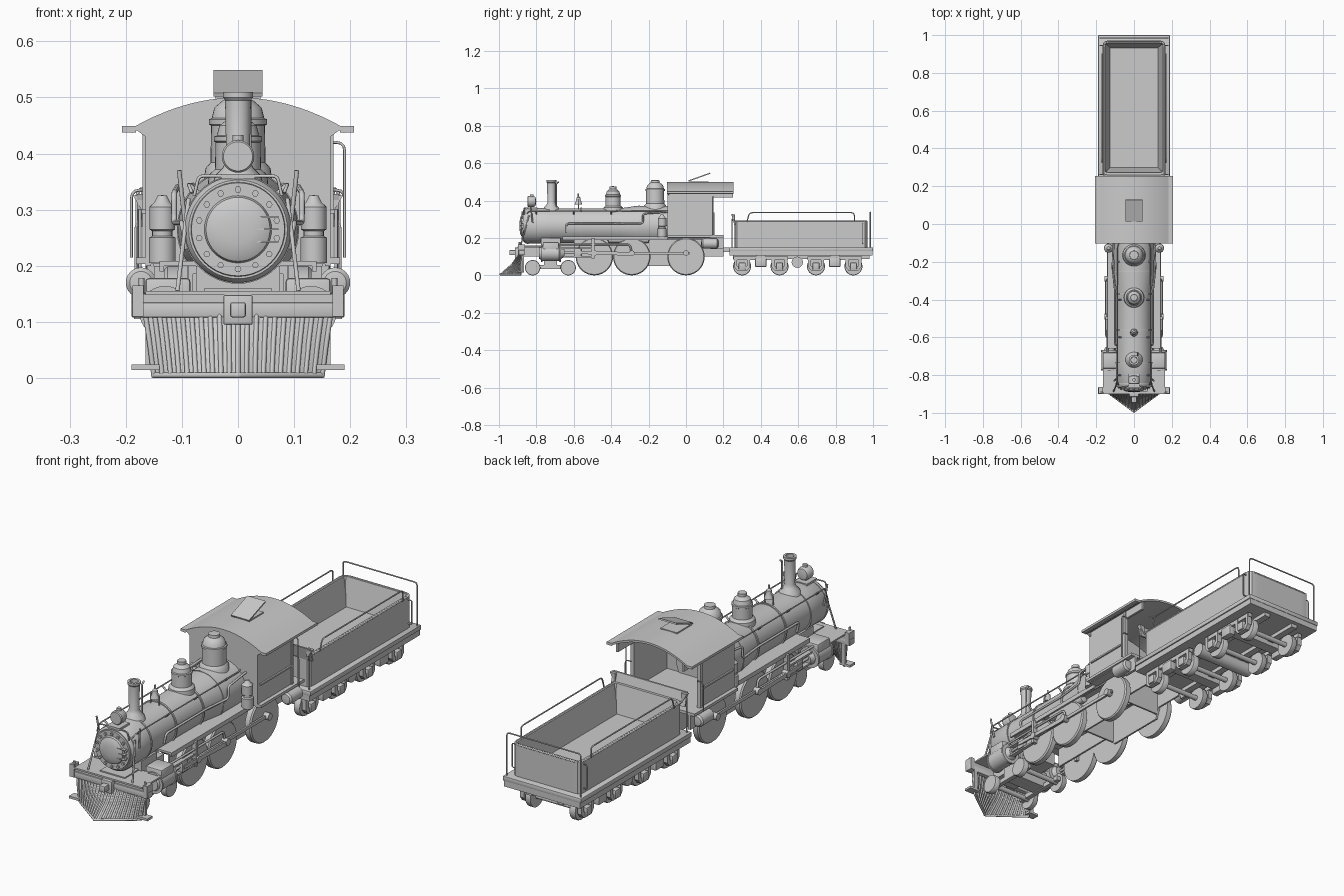
import bpy, bmesh, math
from mathutils import Matrix, Vector

AX = {'z': Matrix.Identity(4), 'y': Matrix.Rotation(-math.pi / 2, 4, 'X'), 'x': Matrix.Rotation(math.pi / 2, 4, 'Y')}


def add(name, mesh, mirror=False, angle=35):
    mesh.shade_smooth()
    mesh.set_sharp_from_angle(angle=math.radians(angle))
    ob = bpy.data.objects.new(name, mesh)
    bpy.context.collection.objects.link(ob)
    if mirror:
        ob.modifiers.new("mirror", 'MIRROR').use_mirror_merge = False
    return ob


def finish(name, bm, mirror=False, angle=35):
    bmesh.ops.recalc_face_normals(bm, faces=bm.faces[:])
    me = bpy.data.meshes.new(name)
    bm.to_mesh(me)
    bm.free()
    return add(name, me, mirror, angle)


def lathe(name, prof, c=(0, 0, 0), axis='z', mirror=False, n=32):
    # prof: (radius, distance along the axis)
    bm = bmesh.new()
    vs = [bm.verts.new((r, 0, t)) for r, t in prof]
    es = [bm.edges.new(p) for p in zip(vs, vs[1:])]
    bmesh.ops.spin(bm, geom=vs + es, axis=(0, 0, 1), cent=(0, 0, 0), steps=n, angle=2 * math.pi)
    bmesh.ops.remove_doubles(bm, verts=bm.verts[:], dist=1e-5)
    bm.transform(Matrix.Translation(c) @ AX[axis])
    return finish(name, bm, mirror)


def cyl(name, r, a, b, c, axis='z', mirror=False, n=24):
    return lathe(name, [(0, a), (r, a), (r, b), (0, b)], c, axis, mirror, n)


def prism(name, pts, axis, a, b, mirror=False, bevel=0):
    def pos(p, t):
        return {'x': (t, p[0], p[1]), 'y': (p[0], t, p[1]), 'z': (p[0], p[1], t)}[axis]
    bm = bmesh.new()
    lo, hi = ([bm.verts.new(pos(p, t)) for p in pts] for t in (a, b))
    bm.faces.new(lo)
    bm.faces.new(hi)
    for i in range(len(pts)):
        j = (i + 1) % len(pts)
        bm.faces.new((lo[i], lo[j], hi[j], hi[i]))
    if bevel:
        bmesh.ops.bevel(bm, geom=bm.edges[:], offset=bevel, segments=2, profile=0.5, affect='EDGES')
    return finish(name, bm, mirror)


def box(name, x0, x1, y0, y1, z0, z1, mirror=False, bevel=0):
    return prism(name, [(x0, y0), (x1, y0), (x1, y1), (x0, y1)], 'z', z0, z1, mirror, bevel)


def tube(name, pts, r, mirror=False, fillet=0.015):
    pts = [Vector(p) for p in pts]
    path = [pts[0]]
    for p, q, s in zip(pts, pts[1:], pts[2:]):
        a, b = q + (p - q).normalized() * fillet, q + (s - q).normalized() * fillet
        path += [a.lerp(q, t).lerp(q.lerp(b, t), t) for t in (0, .33, .67, 1)]
    path.append(pts[-1])
    cu = bpy.data.curves.new(name, 'CURVE')
    cu.dimensions, cu.bevel_depth, cu.bevel_resolution, cu.use_fill_caps = '3D', r, 2, True
    sp = cu.splines.new('POLY')
    sp.points.add(len(path) - 1)
    for k, p in zip(sp.points, path):
        k.co = (*p, 1)
    tmp = bpy.data.objects.new("tmp", cu)
    me = bpy.data.meshes.new_from_object(tmp)
    bpy.data.objects.remove(tmp)
    return add(name, me, mirror, 50)


def wheelset(name, y, r, x, w, axle=True):
    lathe(name + "_wheel", [(0, -w), (r, -w), (r, w * .6), (r * .95, w), (0, w)], (x, y, r), 'x', True, 40)
    if axle:
        cyl(name + "_axle", 0.011, -x, x, (0, y, r), 'x', n=16)


# Boiler, smokebox and frame plates
BZ = 0.265
lathe("boiler", [(0, -.865), (.088, -.865), (.095, -.855), (.095, -.735), (.092, -.733), (.092, -.36),
                 (.107, -.26), (.107, -.085), (0, -.085)], (0, 0, BZ), 'y', n=48)
for i, y in enumerate((-.845, -.735, -.56, -.37, -.25)):
    r = .109 if y > -.3 else .097
    lathe(f"boiler_band_{i}", [(r - .01, y - .004), (r, y - .004), (r, y + .004), (r - .01, y + .004)], (0, 0, BZ), 'y', n=48)
lathe("smokebox_door", [(.085, -.86), (.083, -.872), (.06, -.872), (.057, -.88), (.045, -.886), (.026, -.889),
                        (.0, -.891)], (0, 0, BZ), 'y', n=40)
for i in range(14):
    a = 2 * math.pi * (i + .5) / 14
    cyl(f"door_clamp_{i}", .006, -.88, -.865, (.071 * math.cos(a), 0, BZ + .071 * math.sin(a)), 'y', n=6)
for z in (.243, .265, .287):
    box("door_hinge", .035, .072, -.888, -.87, z - .0015, z + .0015)
prism("frame_plate", [(-.6, .1), (-.25, .1), (-.23, .05), (.05, .05), (.07, .1), (.2, .1), (.2, .205), (-.6, .205)], 'x', .08, .088, True)
box("firebox_front", -.08, .08, -.24, -.232, .06, .2)
box("firebox_back", -.08, .08, .052, .06, .07, .205)
box("frame_top", -.08, .08, -.6, .2, .185, .2)
box("front_frame", -.06, .06, -.87, -.6, .1, .16)
box("smokebox_saddle", -.075, .075, -.775, -.67, .12, .2)

# Chimney, domes, bell and headlight
lathe("chimney", [(0, .34), (.046, .345), (.04, .362), (.027, .375), (.021, .39), (.023, .495), (.027, .5),
                  (.027, .51), (.017, .51), (.016, .42), (0, .42)], (0, -.72, 0))
lathe("sand_dome", [(0, .33), (.055, .335), (.052, .362), (.041, .372), (.04, .42), (.043, .422), (.043, .43), (.038, .432),
                    (.033, .45), (.02, .46), (.018, .462), (.018, .475), (0, .477)], (0, -.39, 0))
lathe("steam_dome", [(0, .34), (.062, .345), (.058, .374), (.049, .384), (.048, .45), (.052, .452), (.052, .461), (.047, .463),
                     (.042, .482), (.028, .494), (.024, .496), (.023, .508), (0, .51)], (0, -.165, 0))
lathe("bell", [(0, .38), (.02, .38), (.017, .39), (.012, .402), (.011, .415), (.004, .422), (.004, .437), (0, .438)], (0, -.575, 0), n=20)
tube("bell_yoke", [(.02, -.575, .35), (.02, -.575, .405), (-.02, -.575, .405), (-.02, -.575, .35)], .003)
lathe("headlight", [(0, -.848), (.026, -.848), (.029, -.844), (.029, -.815), (.024, -.805), (0, -.8)], (0, 0, .395), 'y', n=28)
cyl("headlight_vent", .01, .42, .433, (0, -.825, 0), n=16)
box("headlight_shelf", -.03, .03, -.865, -.795, .355, .364)
tube("headlight_bracket", [(.028, -.86, .36), (.07, -.865, .36), (.078, -.865, .325)], .003, True, .008)
tube("whistle", [(.02, -.695, .36), (.02, -.695, .49), (.02, -.68, .5)], .004, fillet=.006)

# Boiler rails, pipes and front braces
tube("boiler_handrail", [(.082, -.85, .33), (.088, -.84, .345), (.088, -.12, .345), (.08, -.1, .345)], .003, True)
for i, y in enumerate((-.8, -.6, -.4, -.2)):
    tube(f"handrail_post_{i}", [(.06, y, .32), (.088, y, .345)], .004, True)
tube("side_pipe", [(.09, -.64, .23), (.1, -.64, .277), (.1, -.36, .277), (.114, -.23, .277), (.114, -.23, .33), (.108, -.1, .34)], .005, True)
tube("front_brace", [(.088, -.84, .32), (.108, -.885, .155)], .004, True)
tube("flag_staff", [(.095, -.82, .28), (.105, -.83, .37)], .004, True)

# Running boards, air pumps and tanks
box("running_board", .07, .137, -.66, -.1, .2, .209, True)
box("running_board_edge", .132, .14, -.66, -.1, .19, .209, True)
box("cab_deck", -.182, .182, -.1, .2, .203, .215)
lathe("air_pump", [(0, .205), (.024, .205), (.024, .25), (.018, .253), (.018, .262), (.023, .265), (.023, .305),
                   (.014, .313), (.008, .325), (0, .326)], (.135, -.128, 0), mirror=True, n=20)
lathe("air_tank", [(0, .08), (.02, .083), (.027, .09), (.027, .165), (.02, .172), (0, .175)], (.173, 0, .17), 'y', True, 24)
lathe("side_reservoir", [(0, -.42), (.017, -.415), (.017, -.2), (0, -.195)], (.112, 0, .19), 'y', True, 20)

# Cab with arched roof
arc = [(x / 100, .5 - .055 * (x / 19) ** 2) for x in range(-19, 20, 2)]
box("cab_side", .155, .165, -.1, .14, .2, .45, True)
box("cab_roof_rail", .155, .165, .14, .25, .415, .452, True)
prism("cab_front", [(-.165, .205), (-.165, .43), (-.185, .445)] + arc[1:-1] + [(.185, .445), (.165, .43), (.165, .205)], 'y', -.1, -.09)
prism("cab_roof", arc + [(x, z - .009) for x, z in reversed(arc)], 'y', -.102, .255)
box("roof_eave", .182, .207, -.102, .255, .438, .449, True)
box("cab_armrest", .16, .172, -.085, .13, .293, .3, True)
box("cab_corner_post", .152, .17, .13, .142, .205, .45, True)
prism("roof_hatch", [(.015, .502), (.13, .543), (.128, .549), (.013, .508)], 'x', -.044, .044)
box("hatch_curb", -.04, .04, .02, .12, .49, .503)
tube("cab_grab_rail", [(.162, .145, .42), (.19, .145, .42), (.19, .145, .215)], .0025)
tube("cab_low_grab_rail", [(.162, .15, .335), (.19, .15, .335), (.19, .15, .215)], .0025, True)
box("cab_step_hanger", .15, .162, .13, .2, .14, .205, True)
box("drawbar", -.025, .025, .18, .3, .125, .15)

# Pilot: beam, coupler, slatted wedge and steps
box("buffer_beam", -.19, .19, -.895, -.865, .108, .135, bevel=.003)
box("beam_plank", -.17, .17, -.89, -.865, .13, .15)
box("pilot_deck", -.165, .165, -.9, -.765, .148, .155)
box("beam_end_post", .168, .188, -.898, -.862, .11, .165, True)
tube("beam_lamp_post", [(.172, -.89, .15), (.172, -.89, .178)], .005, True)
box("coupler_box", -.026, .026, -.915, -.88, .095, .148, bevel=.003)
box("coupler_head", -.014, .014, -.945, -.9, .108, .135, bevel=.004)
bm = bmesh.new()
last = None
for i in range(-10, 11):
    t = i / 10
    low, mid, top = ((.15 * t, -.992 + .108 * abs(t), .004), (.157 * t, -.928 + .043 * abs(t), .06),
                     (.167 * t, -.885 + .008 * abs(t), .126))
    tube(f"pilot_slat_{i + 10}", [low, mid, top], .0045)
    row = [bm.verts.new(p) for p in (low, mid, top)]
    if last:
        for k in (0, 1):
            bm.faces.new((last[k], row[k], row[k + 1], last[k + 1]))
    last = row
finish("pilot_sheet", bm)
tube("pilot_foot_rail", [(-.152, -.882, .005), (0, -.994, .005), (.152, -.882, .005)], .005, fillet=.004)
box("pilot_step", .14, .19, -.9, -.865, .014, .024, True)
box("pilot_step_hanger", .148, .165, -.878, -.866, .018, .11, True)

# Steam cylinders, crossheads and rods
lathe("steam_cylinder", [(0, -.785), (.03, -.785), (.034, -.775), (.046, -.775), (.046, -.768), (.042, -.767), (.042, -.678),
                         (.046, -.677), (.046, -.668), (.03, -.668), (.02, -.65), (0, -.65)], (.13, 0, .118), 'y', True)
box("valve_chest", .085, .165, -.765, -.68, .12, .178, True, .006)
box("crosshead_guide_top", .125, .145, -.67, -.5, .14, .148, True)
box("crosshead_guide_low", .125, .145, -.67, -.5, .095, .103, True)
box("crosshead", .122, .15, -.6, -.56, .1, .145, True, .003)
box("guide_bracket", .09, .15, -.505, -.49, .09, .2, True)
tube("piston_rod", [(.135, -.66, .122), (.135, -.58, .122)], .006, True)
prism("main_rod", [(-.59, .115), (-.3, .105), (-.3, .125), (-.59, .13)], 'x', .147, .154, True)
box("coupling_rod", .136, .144, -.51, .02, .112, .126, True)
for i, y in enumerate((-.49, -.29, 0)):
    cyl(f"crank_pin_{i}", .015, .12, .157, (0, y, .119), 'x', True, 16)
tube("valve_rod", [(.14, -.68, .165), (.14, -.3, .165), (.14, -.29, .12)], .005, True)
tube("reach_rod", [(.125, -.3, .195), (.125, .1, .195)], .004, True)

# Locomotive wheels
for i, y in enumerate((-.49, -.29, 0)):
    wheelset(f"driving_{i}", y, .1, .117, .014, axle=False)
for i, y in enumerate((-.82, -.63)):
    wheelset(f"leading_{i}", y, .041, .107, .012)
box("leading_truck_frame", .072, .092, -.85, -.6, .035, .055, True)
box("leading_truck_bolster", -.09, .09, -.76, -.69, .04, .11)

# Tender deck and hollow coal bunker with sloping walls and rounded corners
box("tender_deck", -.185, .185, .232, .998, .105, .138)
box("tender_deck_lip", -.19, .19, .23, 1.0, .13, .15, bevel=.003)
bm = bmesh.new()
bmesh.ops.create_cube(bm, size=1, matrix=Matrix.Translation((0, .615, .2175)) @ Matrix.Diagonal((.33, .71, .145, 1)))
up = [e for e in bm.edges if abs(e.verts[0].co.z - e.verts[1].co.z) > .1]
bmesh.ops.bevel(bm, geom=up, offset=.045, segments=5, profile=.75, affect='EDGES')
face = max(bm.faces, key=lambda f: f.calc_center_median().z)
bmesh.ops.inset_region(bm, faces=[face], thickness=.012)
bmesh.ops.inset_region(bm, faces=[face], thickness=.026, depth=-.12)
finish("tender_body", bm)
tube("tender_rim", [(-.163, .262, .288), (-.163, .968, .288), (.163, .968, .288), (.163, .262, .288)], .004, fillet=.03)
prism("tender_front_board", [(.258, .27), (.266, .27), (.25, .328), (.242, .328)], 'x', -.18, .18)
prism("tender_board_wing", [(.16, .29), (.166, .29), (.187, .325), (.16, .325)], 'y', .245, .262, True)
tube("tender_side_rail", [(.17, .325, .287), (.17, .34, .335), (.17, .9, .335), (.17, .9, .287)], .003, True)
tube("tender_rear_rail", [(-.18, .985, .15), (-.18, .985, .338), (.18, .985, .338), (.18, .985, .15)], .003)
tube("tender_corner_grab", [(.165, .945, .17), (.182, .945, .17), (.182, .945, .275), (.165, .945, .275)], .0025, True, .008)
tube("tender_front_grab", [(.175, .245, .15), (.175, .245, .3)], .003, True)
box("tender_sill", .06, .09, .25, .98, .088, .11, True)

# Tender trucks and underfloor tank
for k, (a, b) in enumerate(((.3, .5), (.695, .895))):
    for y in (a, b):
        wheelset(f"tender_{k}_{int(y * 1000)}", y, .048, .108, .013)
        box("journal_box", .122, .158, y - .018, y + .018, .03, .068, True, .004)
        prism("pedestal", [(y - .042, .098), (y - .042, .045), (y - .026, .025), (y + .026, .025), (y + .042, .045), (y + .042, .098),
                           (y + .026, .098), (y + .026, .05), (y - .026, .05), (y - .026, .098)], 'x', .13, .15, True)
    m = (a + b) / 2
    box("truck_side_frame", .128, .148, a - .045, b + .045, .082, .1, True)
    box("truck_spring", .125, .155, m - .03, m + .03, .045, .09, True, .004)
    box("truck_bolster", -.14, .14, m - .025, m + .025, .07, .108)
cyl("underfloor_tank", .03, -.14, .14, (0, .595, .07), 'x')
